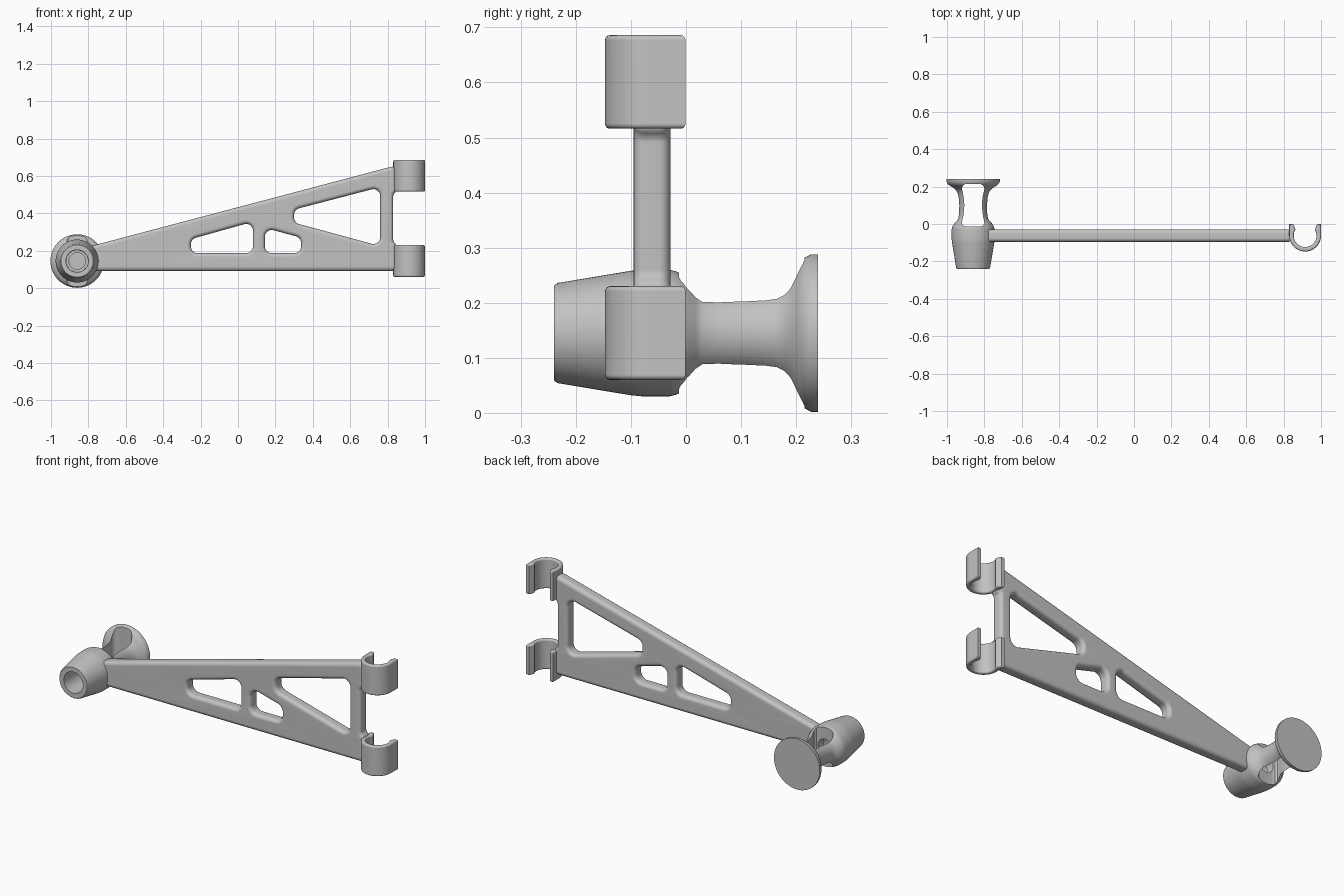
import bpy, bmesh
from math import cos, sin, pi, radians
from mathutils import Vector, Matrix

if "Cube" in bpy.data.objects:
    bpy.data.objects.remove(bpy.data.objects["Cube"], do_unlink=True)

grey = bpy.data.materials.new("plain grey")
grey.use_nodes = True
GREY = (0.54, 0.54, 0.54, 1)
grey.diffuse_color = GREY
grey.node_tree.nodes["Principled BSDF"].inputs["Base Color"].default_value = GREY


def select(obj):
    bpy.ops.object.select_all(action="DESELECT")
    obj.select_set(True)
    bpy.context.view_layer.objects.active = obj


def finish(obj):
    """Colour, smooth the rounded edges and keep the broad faces flat."""
    obj.data.materials.clear()
    obj.data.materials.append(grey)
    select(obj)
    bpy.ops.object.shade_smooth_by_angle(angle=radians(35))
    normals = obj.modifiers.new("flat_faces", "WEIGHTED_NORMAL")
    normals.keep_sharp = True


def rounded(corners, radius, steps=8):
    """Replace each polygon corner by an arc."""
    pts = [Vector(c) for c in corners]
    out = []
    for i, p in enumerate(pts):
        a = (pts[i - 1] - p).normalized()
        b = (pts[(i + 1) % len(pts)] - p).normalized()
        half = a.angle(b) / 2
        centre = p + (a + b).normalized() * radius / sin(half)
        reach = radius * cos(half) / sin(half)
        start, end = p + a * reach - centre, p + b * reach - centre
        for k in range(steps + 1):
            out.append(centre + start.lerp(end, k / steps).normalized() * radius)
    return out


def slab(name, outlines, thickness, edge):
    """Filled outlines with holes, thickened and given rounded edges."""
    curve = bpy.data.curves.new(name, "CURVE")
    curve.dimensions = "2D"
    curve.fill_mode = "BOTH"
    curve.extrude = thickness / 2 - edge
    curve.bevel_depth = edge
    curve.bevel_resolution = 3
    curve.offset = -edge
    for outline in outlines:
        spline = curve.splines.new("POLY")
        spline.points.add(len(outline) - 1)
        for point, co in zip(spline.points, outline):
            point.co = (co[0], co[1], 0, 1)
        spline.use_cyclic_u = True
    obj = bpy.data.objects.new(name, curve)
    bpy.context.collection.objects.link(obj)
    select(obj)
    bpy.ops.object.convert(target="MESH")
    obj = bpy.context.object
    bm = bmesh.new()
    bm.from_mesh(obj.data)
    bmesh.ops.remove_doubles(bm, verts=bm.verts, dist=1e-5)
    bmesh.ops.recalc_face_normals(bm, faces=bm.faces)
    bm.to_mesh(obj.data)
    bm.free()
    return obj


# Bracket arm: tapered plate with three windows, post set back between the clips
plate = rounded([(-0.79, 0.092), (0.845, 0.092), (0.845, 0.235), (0.83, 0.25),
                 (0.83, 0.5), (0.845, 0.515), (0.845, 0.656), (-0.79, 0.224)], 0.022)
windows = [
    [(-0.252, 0.262), (0.08, 0.355), (0.08, 0.187), (-0.252, 0.187)],
    [(0.144, 0.322), (0.337, 0.27), (0.337, 0.187), (0.144, 0.187)],
    [(0.3, 0.42), (0.76, 0.54), (0.76, 0.225), (0.3, 0.35)],
]
arm = slab("bracket_arm", [plate] + [rounded(w, 0.036) for w in windows], 0.067, 0.02)
arm.matrix_world = Matrix.Translation((0, -0.062, 0)) @ Matrix.Rotation(pi / 2, 4, "X")
finish(arm)

# Spring clips: straight-sided hooks whose inner bore closes in, then opens at the lips
OUTER, INNER, TIP = 0.085, 0.061, 0.061


def arc(radius, start, end, steps=40):
    angles = [radians(start + (end - start) * i / steps) for i in range(steps + 1)]
    return [Vector((cos(a), sin(a))) * radius for a in angles]


hook = [(-OUTER, TIP)] + arc(OUTER, 180, 360) + [(OUTER, TIP), (0.065, TIP), (0.057, 0.046)]
hook += arc(INNER, 392, 148) + [(-0.057, 0.046), (-0.065, TIP)]
for name, z in (("lower_clip", 0.145), ("upper_clip", 0.601)):
    clip = slab(name, [hook], 0.17, 0.009)
    clip.location = (0.915, -0.062, z)
    finish(clip)

# Socket: hollow cup, waisted neck and end disc turned about one axis (radius, y)
profile = [
    (0, 0.24), (0.143, 0.24), (0.143, 0.227), (0.136, 0.214), (0.126, 0.206),
    (0.115, 0.199), (0.101, 0.19), (0.09, 0.178), (0.083, 0.165), (0.077, 0.14),
    (0.074, 0.1), (0.075, 0.06), (0.079, 0.03), (0.087, 0.018), (0.098, 0.006),
    (0.107, -0.006), (0.112, -0.018), (0.115, -0.03), (0.115, -0.08), (0.113, -0.1),
    (0.091, -0.233), (0.086, -0.24), (0.06, -0.24), (0.058, -0.06), (0.044, -0.06),
    (0.044, 0.05), (0, 0.05),
]
bm = bmesh.new()
verts = [bm.verts.new((r, y, 0)) for r, y in profile]
edges = [bm.edges.new(pair) for pair in zip(verts, verts[1:])]
bmesh.ops.spin(bm, geom=verts + edges, cent=(0, 0, 0), axis=(0, 1, 0),
               angle=2 * pi, steps=64, use_merge=False)
bmesh.ops.remove_doubles(bm, verts=bm.verts, dist=1e-5)
bmesh.ops.recalc_face_normals(bm, faces=bm.faces)
mesh = bpy.data.meshes.new("socket")
bm.to_mesh(mesh)
bm.free()
socket = bpy.data.objects.new("socket", mesh)
bpy.context.collection.objects.link(socket)

# Hourglass opening cut down through the neck
half = [(0.04, -0.013), (0.053, -0.009), (0.06, 0.002), (0.059, 0.015), (0.054, 0.035),
        (0.049, 0.07), (0.047, 0.1), (0.049, 0.135), (0.055, 0.165), (0.06, 0.185),
        (0.059, 0.196), (0.053, 0.206), (0.045, 0.212), (0.035, 0.215)]
opening = half + [(-x, y) for x, y in reversed(half)]
bm = bmesh.new()
face = bm.faces.new([bm.verts.new((x, y, -0.2)) for x, y in opening])
tall = bmesh.ops.extrude_face_region(bm, geom=[face])["geom"]
bmesh.ops.translate(bm, vec=(0, 0, 0.4),
                    verts=[v for v in tall if isinstance(v, bmesh.types.BMVert)])
bmesh.ops.recalc_face_normals(bm, faces=bm.faces)
mesh = bpy.data.meshes.new("neck_cutter")
bm.to_mesh(mesh)
bm.free()
cutter = bpy.data.objects.new("neck_cutter", mesh)
cutter.hide_render = True
bpy.context.collection.objects.link(cutter)
cut = socket.modifiers.new("neck_opening", "BOOLEAN")
cut.operation = "DIFFERENCE"
cut.solver = "EXACT"
cut.object = cutter
select(socket)
bpy.ops.object.modifier_apply(modifier=cut.name)
bpy.data.objects.remove(cutter, do_unlink=True)
socket.location = (-0.86, 0, 0.145)
finish(socket)
